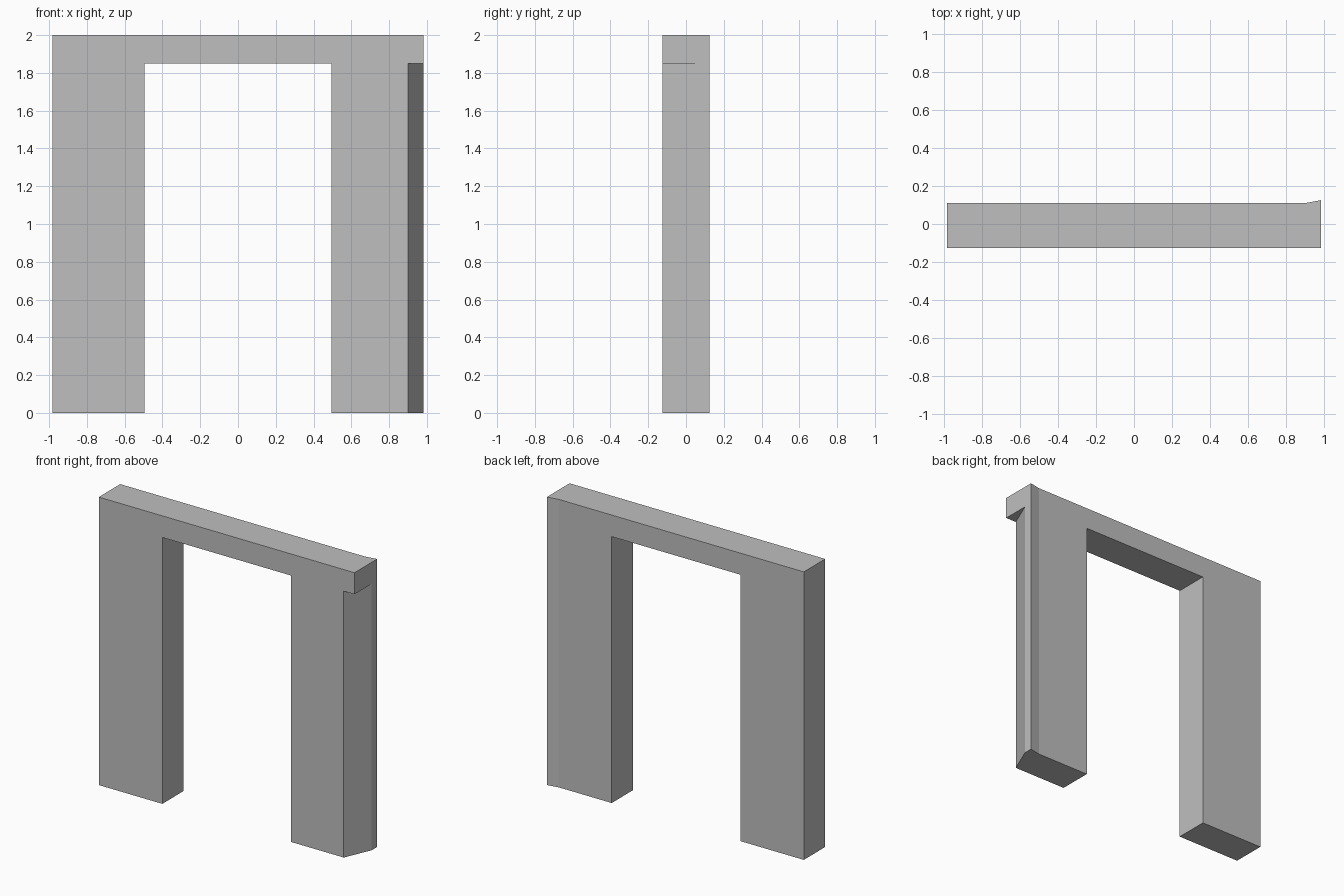
import bpy
import bmesh

if "Cube" in bpy.data.objects:
    bpy.data.objects.remove(bpy.data.objects["Cube"])

W = 0.982        # half width
FRONT = -0.125
BACK = 0.11
FLARE = 0.125    # back of the flared end
HEAD = 1.85      # underside of the lintel

grey = bpy.data.materials.new("plain grey")
grey.use_nodes = True
colour = (0.52, 0.52, 0.52, 1)
grey.diffuse_color = colour
grey.node_tree.nodes["Principled BSDF"].inputs["Base Color"].default_value = colour


def prism(name, plan, bottom, top):
    """Extrude a plan outline between two heights."""
    bm = bmesh.new()
    base = bm.faces.new([bm.verts.new((x, y, bottom)) for x, y in plan])
    grown = bmesh.ops.extrude_face_region(bm, geom=[base])["geom"]
    verts = [v for v in grown if isinstance(v, bmesh.types.BMVert)]
    bmesh.ops.translate(bm, verts=verts, vec=(0, 0, top - bottom))
    bmesh.ops.recalc_face_normals(bm, faces=bm.faces)
    mesh = bpy.data.meshes.new(name)
    bm.to_mesh(mesh)
    bm.free()
    obj = bpy.data.objects.new(name, mesh)
    mesh.materials.append(grey)
    bpy.context.collection.objects.link(obj)
    return obj


def cut(target, cutter):
    """Subtract a helper solid and remove it."""
    cutter.hide_render = True
    mod = target.modifiers.new("cut", "BOOLEAN")
    mod.operation = "DIFFERENCE"
    mod.solver = "EXACT"
    mod.object = cutter
    bpy.context.view_layer.objects.active = target
    bpy.ops.object.modifier_apply(modifier=mod.name)
    bpy.data.objects.remove(cutter)


# Wall slab with a small flare at the back of its left end
wall = prism("doorway_wall", [(-W, FRONT), (W, FRONT), (W, FLARE),
                              (0.90, BACK), (-W, BACK)], 0, 2)

# Doorway opening
cut(wall, prism("opening_cutter", [(-0.494, -1), (0.494, -1),
                                   (0.494, 1), (-0.494, 1)], -1, HEAD))

# Slanted rebate on the left post, below the lintel
slope = (W - 0.90) / (0.065 - FRONT)
cut(wall, prism("rebate_cutter", [(0.90 - slope * 0.1, FRONT - 0.1),
                                  (W + slope * 0.1, FRONT - 0.1),
                                  (W + slope * 0.1, 0.065 + 0.1)], -1, HEAD))
